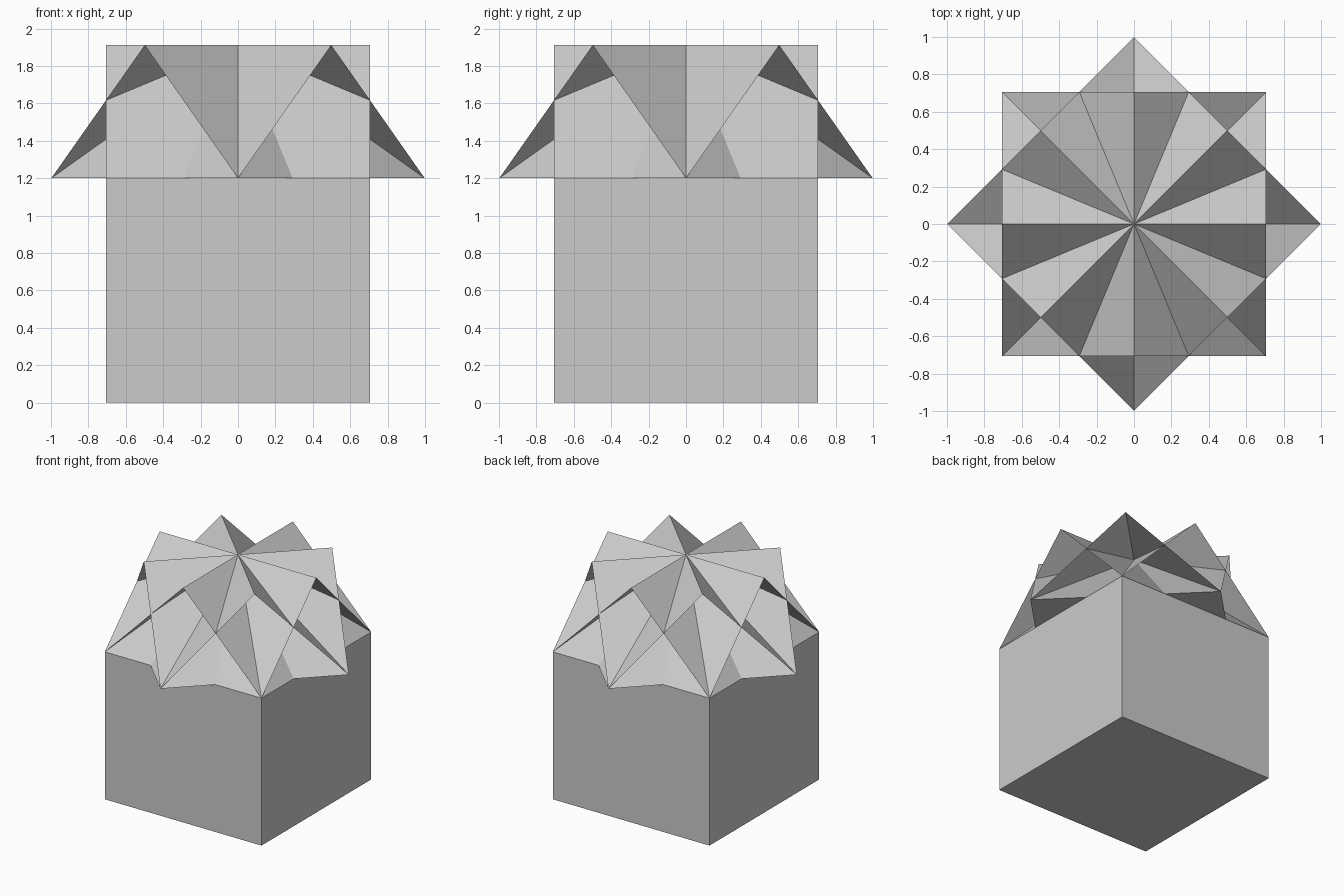
import bpy
from math import sin, cos, pi

if "Cube" in bpy.data.objects:
    bpy.data.objects.remove(bpy.data.objects["Cube"])

BASE_Z, TOP_Z = 1.2, 1.911
R = 0.998            # corner radius of both square roofs
HALF = R * cos(pi / 4)


def polar(radius, angle, z):
    return (radius * cos(angle), radius * sin(angle), z)


def make_object(name, verts, faces):
    mesh = bpy.data.meshes.new(name)
    mesh.from_pydata(verts, [], faces)
    mesh.update()
    obj = bpy.data.objects.new(name, mesh)
    bpy.context.collection.objects.link(obj)
    return obj


# Square body
bpy.ops.mesh.primitive_cube_add(size=1, location=(0, 0, BASE_Z / 2))
body = bpy.context.object
body.name = "body"
body.scale = (2 * HALF, 2 * HALF, BASE_Z)


def roof(label, turn):
    corners = [polar(R, turn + i * pi / 2, BASE_Z) for i in range(4)]
    peaks = [polar(HALF, turn + (i + 0.5) * pi / 2, TOP_Z) for i in range(4)]
    centre = (0, 0, TOP_Z)

    # Low pyramid whose edges are the roof valleys
    make_object("pyramid_" + label, corners + [centre],
                [(3, 2, 1, 0)] + [(i, (i + 1) % 4, 4) for i in range(4)])

    # Four open gables with level ridges meeting at the centre
    faces = []
    for i in range(4):
        faces += [(i, 4 + i, 8), (4 + i, (i + 1) % 4, 8)]
    make_object("gables_" + label, corners + peaks + [centre], faces)


# Two crossed roofs, turned 45 degrees from each other
roof("square", pi / 4)
roof("diamond", 0)
